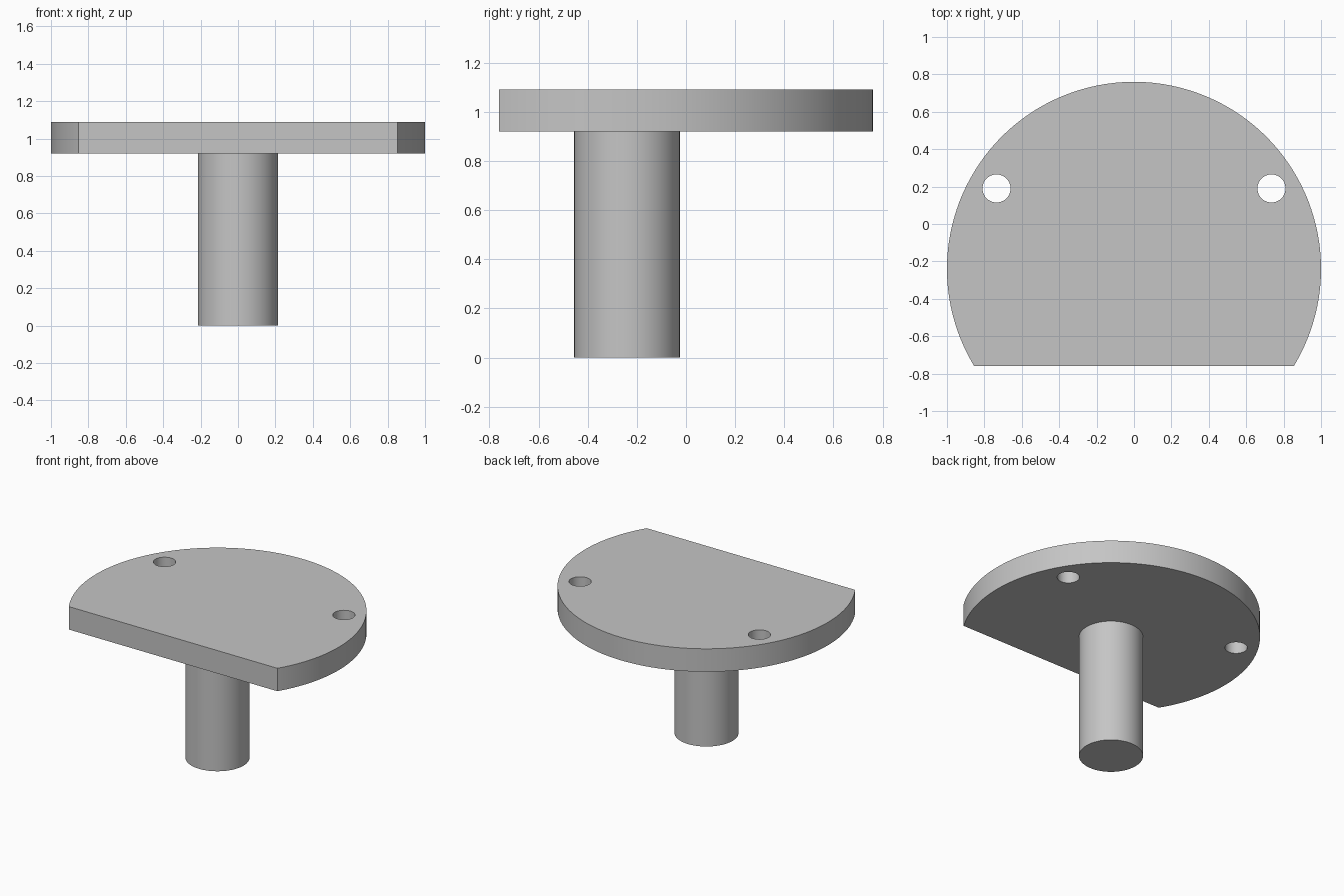
import bpy
import bmesh
import math

cube = bpy.data.objects.get("Cube")
if cube:
    bpy.data.objects.remove(cube, do_unlink=True)

AXIS_Y = -0.24               # shared centre of the disc and the stem
FLAT_Y = -0.76               # straight front edge of the disc
PLATE_BOTTOM, PLATE_TOP = 0.92, 1.09

grey = bpy.data.materials.new("plain grey")
grey.use_nodes = True
colour = (0.56, 0.56, 0.56, 1)
grey.diffuse_color = colour
grey.node_tree.nodes["Principled BSDF"].inputs["Base Color"].default_value = colour


def cylinder(name, radius, bottom, top, x=0, y=AXIS_Y, sides=96):
    bpy.ops.mesh.primitive_cylinder_add(
        vertices=sides, radius=radius, depth=top - bottom,
        location=(x, y, (bottom + top) / 2))
    obj = bpy.context.object
    obj.name = name
    obj.data.materials.append(grey)
    return obj


def smooth(obj):
    bpy.ops.object.select_all(action='DESELECT')
    obj.select_set(True)
    bpy.context.view_layer.objects.active = obj
    bpy.ops.object.shade_smooth_by_angle(angle=math.radians(30))


# Round plate, sliced straight along the front
plate = cylinder("plate", 1, PLATE_BOTTOM, PLATE_TOP, sides=192)
bm = bmesh.new()
bm.from_mesh(plate.data)
cut = bmesh.ops.bisect_plane(
    bm, geom=bm.verts[:] + bm.edges[:] + bm.faces[:],
    plane_co=(0, FLAT_Y - AXIS_Y, 0), plane_no=(0, -1, 0), clear_outer=True)
rim = [e for e in cut["geom_cut"] if isinstance(e, bmesh.types.BMEdge)]
bmesh.ops.holes_fill(bm, edges=[e for e in bm.edges if e.is_boundary] or rim, sides=0)
bmesh.ops.recalc_face_normals(bm, faces=bm.faces[:])
bm.to_mesh(plate.data)
bm.free()

# Two through holes near the sides
for side, sign in (("left", 1), ("right", -1)):
    cutter = cylinder(side + "_hole_cutter", 0.075, PLATE_BOTTOM - 0.1,
                      PLATE_TOP + 0.1, x=sign * 0.735, y=0.19, sides=48)
    cutter.hide_render = True
    drill = plate.modifiers.new(side + "_hole", 'BOOLEAN')
    drill.operation = 'DIFFERENCE'
    drill.solver = 'EXACT'
    drill.object = cutter
    bpy.context.view_layer.objects.active = plate
    bpy.ops.object.modifier_apply(modifier=drill.name)
    bpy.data.objects.remove(cutter, do_unlink=True)
smooth(plate)

# Stem under the plate
stem = cylinder("stem", 0.215, 0, PLATE_BOTTOM)
smooth(stem)
